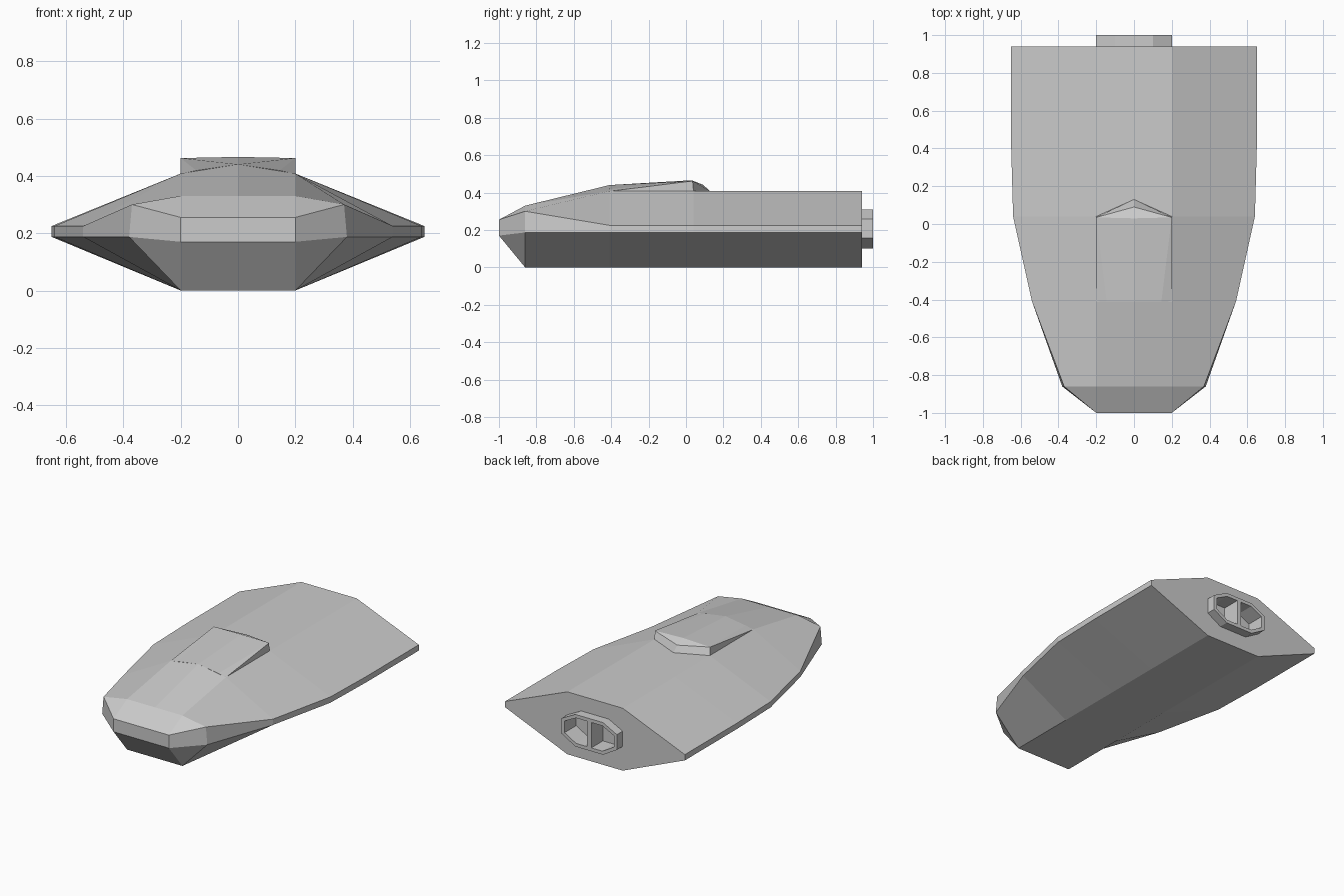
import bpy, bmesh

if "Cube" in bpy.data.objects:
    bpy.data.objects.remove(bpy.data.objects["Cube"])

def make_object(name, bm):
    bmesh.ops.remove_doubles(bm, verts=bm.verts, dist=0.0005)
    bmesh.ops.dissolve_degenerate(bm, edges=bm.edges, dist=0.0005)
    bmesh.ops.recalc_face_normals(bm, faces=bm.faces)
    mesh = bpy.data.meshes.new(name)
    bm.to_mesh(mesh)
    bm.free()
    ob = bpy.data.objects.new(name, mesh)
    bpy.context.collection.objects.link(ob)
    return ob

def loft(name, sections):
    """Skin a list of equal-length closed sections and cap both ends."""
    bm = bmesh.new()
    rings = [[bm.verts.new(p) for p in s] for s in sections]
    n = len(rings[0])
    for a, b in zip(rings, rings[1:]):
        for i in range(n):
            j = (i + 1) % n
            bm.faces.new((a[i], a[j], b[j], b[i]))
    bm.faces.new(rings[0])
    bm.faces.new(rings[-1])
    return make_object(name, bm)

def prism(name, profile, y0, y1):
    return loft(name, [[(x, y, z) for x, z in profile] for y in (y0, y1)])

# Hull: y, floor z, lower width, upper width, chine low z, chine high z, deck z, ridge z
stations = [
    (-1.00, 0.17, 0.200, 0.200, 0.170, 0.255, 0.255, 0.255),
    (-0.86, 0.00, 0.380, 0.370, 0.187, 0.300, 0.330, 0.330),
    (-0.41, 0.00, 0.540, 0.540, 0.187, 0.225, 0.408, 0.440),
    (0.04, 0.00, 0.640, 0.640, 0.187, 0.225, 0.408, 0.408),
    (0.40, 0.00, 0.650, 0.650, 0.187, 0.225, 0.408, 0.408),
    (0.94, 0.00, 0.650, 0.650, 0.187, 0.225, 0.408, 0.408),
]

def hull_section(y, floor, wl, wu, zl, zu, deck, ridge):
    half = [(0.2, floor), (wl, zl), (wu, zu), (0.2, deck)]
    ring = half + [(0, ridge)] + [(-x, z) for x, z in reversed(half)]
    return [(x, y, z) for x, z in ring]

hull = loft("hull", [hull_section(*s) for s in stations])

# Canopy: raised wedge flush with the nose deck, pointed at the back
bm = bmesh.new()
V = lambda x, y, z: bm.verts.new((x, y, z))
front, peak = V(0, -0.41, 0.44), V(0, 0.03, 0.466)
rear, foot = V(0, 0.09, 0.442), V(0, 0.13, 0.407)
base = V(0, -0.41, 0.407)
for s in (1, -1):
    fi, fo = V(s * 0.145, -0.41, 0.4185), V(s * 0.2, -0.41, 0.407)
    top, low = V(s * 0.2, 0.035, 0.462), V(s * 0.2, 0.04, 0.407)
    for f in ((front, fi, top, peak), (fi, fo, top), (fo, low, top),
              (peak, top, rear), (top, low, foot, rear),
              (front, base, fo, fi), (base, foot, low, fo)):
        bm.faces.new(f)
make_object("canopy", bm)

# Exhaust: octagonal block with two deep cells side by side
half = [(0.1, 0.10), (0.2, 0.158), (0.2, 0.258), (0.1, 0.31)]
exhaust = prism("exhaust", half + [(-x, z) for x, z in reversed(half)], 0.86, 1.0)

cell = [(0.015, 0.122), (0.095, 0.122), (0.178, 0.17),
        (0.178, 0.246), (0.095, 0.288), (0.015, 0.288)]
for side, s in (("right", 1), ("left", -1)):
    cutter = prism(f"exhaust_cutter_{side}", [(s * x, z) for x, z in cell], 0.88, 1.1)
    cutter.hide_render = True
    cutter.hide_viewport = True
    for ob in (hull, exhaust):
        mod = ob.modifiers.new(f"cell_{side}", 'BOOLEAN')
        mod.operation = 'DIFFERENCE'
        mod.solver = 'EXACT'
        mod.object = cutter
